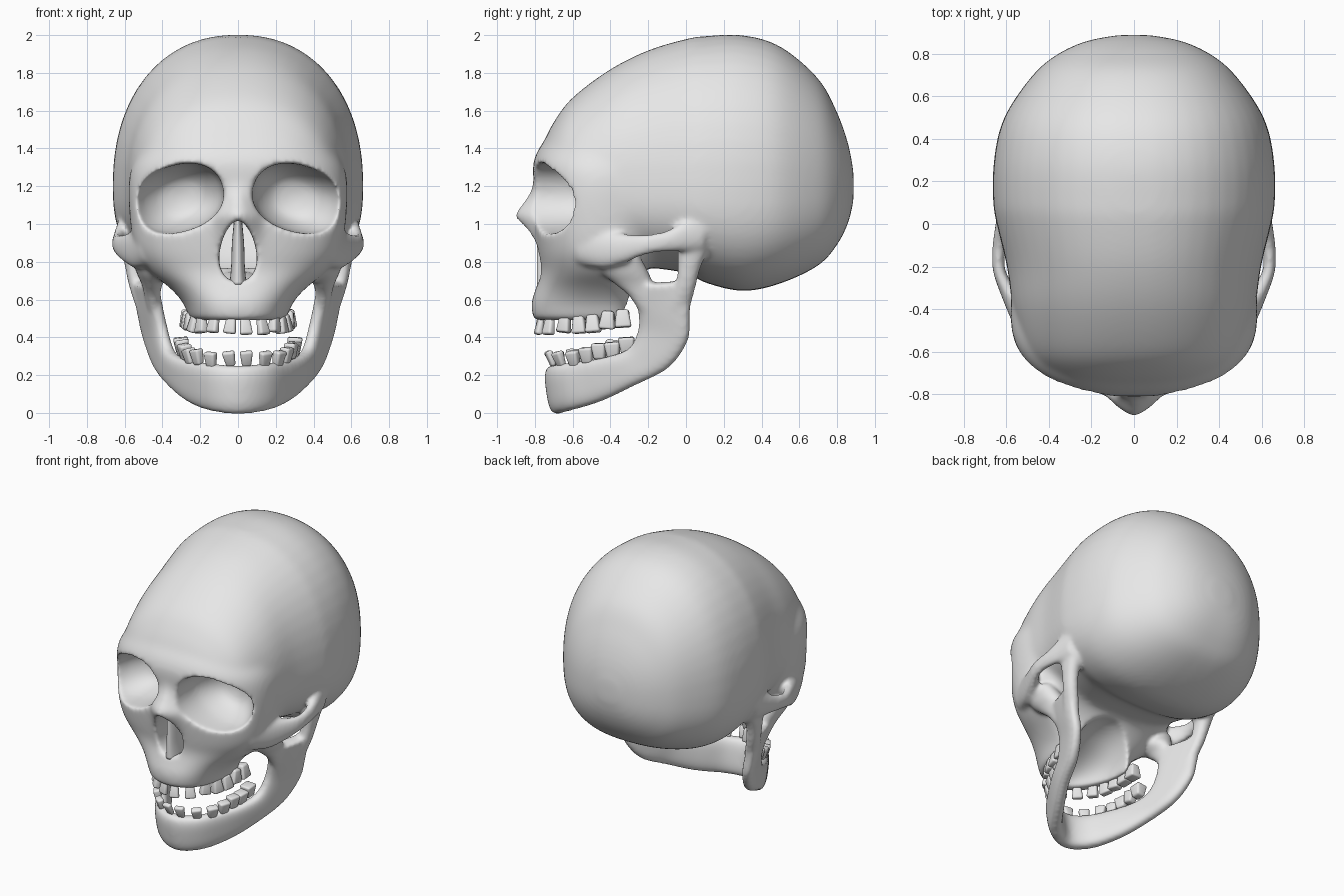
import bpy, bmesh, math, random
from mathutils import Vector, Matrix

random.seed(4)
cube = bpy.data.objects.get("Cube")
if cube:
    bpy.data.objects.remove(cube, do_unlink=True)

bone = bpy.data.materials.new("bone_grey")
bone.use_nodes = True
bone.diffuse_color = (0.8, 0.8, 0.8, 1)
for node in bone.node_tree.nodes:
    if node.type == 'BSDF_PRINCIPLED':
        node.inputs["Base Color"].default_value = (0.8, 0.8, 0.8, 1)


def spline(rows, steps=5):
    """Catmull-Rom interpolation of rows of numbers."""
    out = []
    for i in range(len(rows) - 1):
        a, b, c, d = (rows[max(i - 1, 0)], rows[i], rows[i + 1],
                      rows[min(i + 2, len(rows) - 1)])
        for s in range(steps):
            t = s / steps
            out.append([q + 0.5 * t * (r - p + t * (2 * p - 5 * q + 4 * r - e
                        + t * (3 * (q - r) + e - p)))
                        for p, q, r, e in zip(a, b, c, d)])
    return out + [list(rows[-1])]


def ring(c, u, v, v_low=None, p=2.2, p_low=None, n=48):
    """Superellipse around c; the lower half may use its own radius and power."""
    pts = []
    for k in range(n):
        a = 2 * math.pi * k / n
        co, si = math.cos(a), math.sin(a)
        low = si < 0
        e = 2 / ((p_low or p) if low else p)
        side = v_low if (low and v_low is not None) else v
        pts.append(Vector(c) + Vector(u) * math.copysign(abs(co) ** e, co)
                   + Vector(side) * math.copysign(abs(si) ** e, si))
    return pts


def loft(bm, rings):
    loops = [[bm.verts.new(p) for p in r] for r in rings]
    n = len(loops[0])
    faces = [bm.faces.new(loops[0]), bm.faces.new(loops[-1])]
    for a, b in zip(loops, loops[1:]):
        for k in range(n):
            faces.append(bm.faces.new((a[k], a[(k + 1) % n], b[(k + 1) % n], b[k])))
    bmesh.ops.recalc_face_normals(bm, faces=faces)


def make(name, bm):
    me = bpy.data.meshes.new(name)
    bm.to_mesh(me)
    bm.free()
    ob = bpy.data.objects.new(name, me)
    bpy.context.scene.collection.objects.link(ob)
    finish(ob)
    return ob


def finish(ob):
    ob.data.materials.clear()
    ob.data.materials.append(bone)
    for f in ob.data.polygons:
        f.use_smooth = True
        f.material_index = 0


def remesh(ob, iterations):
    m = ob.modifiers.new("fuse", 'REMESH')
    m.mode = 'VOXEL'
    m.voxel_size = 0.013
    s = ob.modifiers.new("soften", 'SMOOTH')
    s.factor = 0.5
    s.iterations = iterations


def bake(ob):
    dg = bpy.context.evaluated_depsgraph_get()
    me = bpy.data.meshes.new_from_object(ob.evaluated_get(dg))
    ob.modifiers.clear()
    ob.data = me
    finish(ob)


# Braincase: y, top, bottom, half width
bm = bmesh.new()
case = [(.888, 1.27, 1.13, .07), (.86, 1.42, 1.01, .22), (.8, 1.59, .89, .355),
        (.7, 1.77, .78, .475), (.5, 1.94, .685, .61), (.3, 2.0, .645, .658),
        (.1, 1.995, .69, .662), (0, 1.98, .74, .645), (-.2, 1.92, .77, .597),
        (-.4, 1.82, .79, .567), (-.6, 1.67, .85, .505), (-.7, 1.54, .9, .42),
        (-.76, 1.42, 1.0, .32)]
loft(bm, [ring((0, y, 1.2), (w, 0, 0), (0, 0, top - 1.2), (0, 0, 1.2 - bot), 2.2, 2.6)
          for y, top, bot, w in spline(case)])

# Face and upper jaw: z, front, middle, back, half width
face = [(.49, -.81, -.42, -.27, .255), (.58, -.82, -.42, -.27, .29),
        (.66, -.795, -.42, -.27, .36), (.75, -.77, -.43, -.22, .47),
        (.85, -.785, -.43, -.1, .54), (1.0, -.805, -.42, -.1, .57),
        (1.2, -.805, -.42, -.1, .58), (1.32, -.81, -.42, -.1, .555),
        (1.42, -.765, -.42, -.1, .48), (1.5, -.68, -.4, -.1, .4)]
loft(bm, [ring((0, m, z), (w, 0, 0), (0, b - m, 0), (0, m - f, 0), 2.4)
          for z, f, m, b, w in spline(face)])

# Nose bridge: z, front, half width
bridge = [(1.28, -.79, .05), (1.18, -.825, .07), (1.1, -.875, .11), (1.045, -.912, .15),
          (.97, -.865, .165), (.88, -.81, .165), (.78, -.77, .15)]
loft(bm, [ring((0, -.76, z), (w, 0, 0), (0, .1, 0), (0, -.76 - f, 0), 1.4)
          for z, f, w in spline(bridge)])
skull = make("skull", bm)
remesh(skull, 28)

# Eye sockets, nasal opening and palate vault
cutters = []
socket = [(-1.0, .312, .243, .177), (-.68, .317, .24, .174), (-.55, .31, .2, .15),
          (-.46, .3, .12, .1), (-.43, .295, .03, .03)]
tilt = math.radians(17)
for s in (1, -1):
    bm = bmesh.new()
    loft(bm, [ring((s * x, y, 1.135), (s * rx * math.cos(tilt), 0, -rx * math.sin(tilt)),
                   (s * rz * math.sin(tilt), 0, rz * math.cos(tilt)))
              for y, x, rx, rz in spline(socket)])
    cutters.append(make("socket_cutter", bm))
bm = bmesh.new()
loft(bm, [ring((0, y, .82), (.1, 0, 0), (0, 0, .2), (0, 0, .125), 1.7, 2.2)
          for y in (-1.0, -.75, -.52)])
cutters.append(make("nose_cutter", bm))
bm = bmesh.new()
vault = [(-.73, .07, .05), (-.64, .14, .11), (-.5, .2, .18), (-.35, .215, .25),
         (-.22, .21, .27), (-.1, .16, .2)]
loft(bm, [ring((0, y, .48), (w, 0, 0), (0, 0, h)) for y, w, h in spline(vault)])
cutters.append(make("palate_cutter", bm))
for c in cutters:
    c.hide_render = True
    m = skull.modifiers.new("cut", 'BOOLEAN')
    m.operation = 'DIFFERENCE'
    m.solver = 'EXACT'
    m.object = c
bake(skull)
for c in cutters:
    bpy.data.objects.remove(c, do_unlink=True)

# Cheek arches, and the two upper branches of the lower jaw
bm = bmesh.new()
bm.from_mesh(skull.data)
arch = [(-.58, .46, .89, .06, .1), (-.45, .522, .865, .055, .1), (-.33, .58, .87, .046, .08),
        (-.22, .633, .89, .03, .055), (-.1, .632, .91, .032, .056), (.0, .608, .94, .042, .085),
        (.1, .585, .97, .05, .11)]
hinge = [(.55, .495, -.04, .042, .06), (.66, .53, -.005, .044, .055), (.76, .55, .015, .046, .06),
         (.85, .555, .035, .055, .08), (.96, .55, .07, .06, .11)]
prong = [(.54, .44, -.18, .04, .07), (.62, .453, -.225, .043, .08), (.68, .455, -.275, .055, .1),
         (.74, .452, -.32, .085, .125), (.84, .49, -.37, .08, .12)]
for s in (1, -1):
    loft(bm, [ring((s * x, y, z), (a, 0, 0), (0, 0, b)) for y, x, z, a, b in spline(arch)])
    for rows in (hinge, prong):
        loft(bm, [ring((s * x, y, z), (a, 0, 0), (0, b, 0)) for z, x, y, a, b in spline(rows)])

# Lower jaw: top edge, bottom edge, half thickness, from chin to hinge
half = [(0, -.71, .25, 0, -.675, -.005, .05), (.13, -.665, .26, .14, -.61, .012, .05),
        (.225, -.55, .275, .255, -.45, .06, .046), (.315, -.41, .3, .355, -.27, .145, .043),
        (.365, -.3, .345, .425, -.09, .24, .043), (.395, -.25, .45, .48, .01, .385, .043),
        (.42, -.255, .56, .51, .02, .52, .044), (.445, -.28, .68, .54, .03, .7, .044)]
mirrored = [(-r[0], r[1], r[2], -r[3], r[4], r[5], r[6]) for r in half[:0:-1]]
rows = spline(mirrored + half)
mid = [(Vector(r[:3]) + Vector(r[3:6])) / 2 for r in rows]
rings = []
for i, r in enumerate(rows):
    along = mid[min(i + 1, len(mid) - 1)] - mid[max(i - 1, 0)]
    tall = (Vector(r[:3]) - Vector(r[3:6])) / 2
    rings.append(ring(mid[i], along.cross(tall).normalized() * r[6], tall, p=3))
loft(bm, rings)
bm.to_mesh(skull.data)
bm.free()
remesh(skull, 14)
bake(skull)

# Open the back of the nasal passage
bm = bmesh.new()
bm.from_mesh(skull.data)
deep = []
for f in bm.faces:
    c = f.calc_center_median()
    if abs(c.x) < .13 and -.62 < c.y < -.49 and .69 < c.z < 1.05:
        deep.append(f)
bmesh.ops.delete(bm, geom=deep, context='FACES')
bm.to_mesh(skull.data)
bm.free()
finish(skull)

# Nasal septum
bm = bmesh.new()
loft(bm, [ring((0, -.69, z), (w, 0, 0), (0, .1, 0))
          for z, w in spline([(.68, .045), (.78, .036), (.9, .032), (1.03, .02)])])
make("nasal_septum", bm)


def teeth(name, rx, ry, y0, z_front, z_back, tall, up, lean):
    """A row of teeth along an arch; up is +1 when the roots point up."""
    bm = bmesh.new()
    for s in (1, -1):
        for k, t in enumerate((.15, .5, .8, 1.02, 1.2, 1.38, 1.56)):
            f = k / 6
            pos = Vector((s * rx * math.sin(t), y0 - ry * math.cos(t),
                          z_front + (z_back - z_front) * f * f + random.uniform(-.008, .008)))
            turn = math.atan2(ry * math.sin(t), rx * math.cos(t)) * s
            size = (.07 + .02 * f, .038 + .045 * f, tall)
            rot = (Matrix.Rotation(turn, 4, 'Z')
                   @ Matrix.Rotation(lean * (1 - f) + random.uniform(-.1, .1), 4, 'X')
                   @ Matrix.Rotation(random.uniform(-.15, .15), 4, 'Y'))
            for v in bmesh.ops.create_cube(bm, size=1)["verts"]:
                taper = .7 if v.co.z * up > 0 else 1
                v.co = pos + rot @ Vector((v.co.x * size[0] * taper,
                                           v.co.y * size[1] * taper, v.co.z * size[2]))
    ob = make(name, bm)
    m = ob.modifiers.new("round", 'BEVEL')
    m.width = .022
    m.segments = 3
    m.limit_method = 'NONE'


teeth("upper_teeth", .27, .45, -.33, .465, .495, .095, 1, -.15)
teeth("lower_teeth", .3, .41, -.31, .285, .36, .085, -1, .35)
